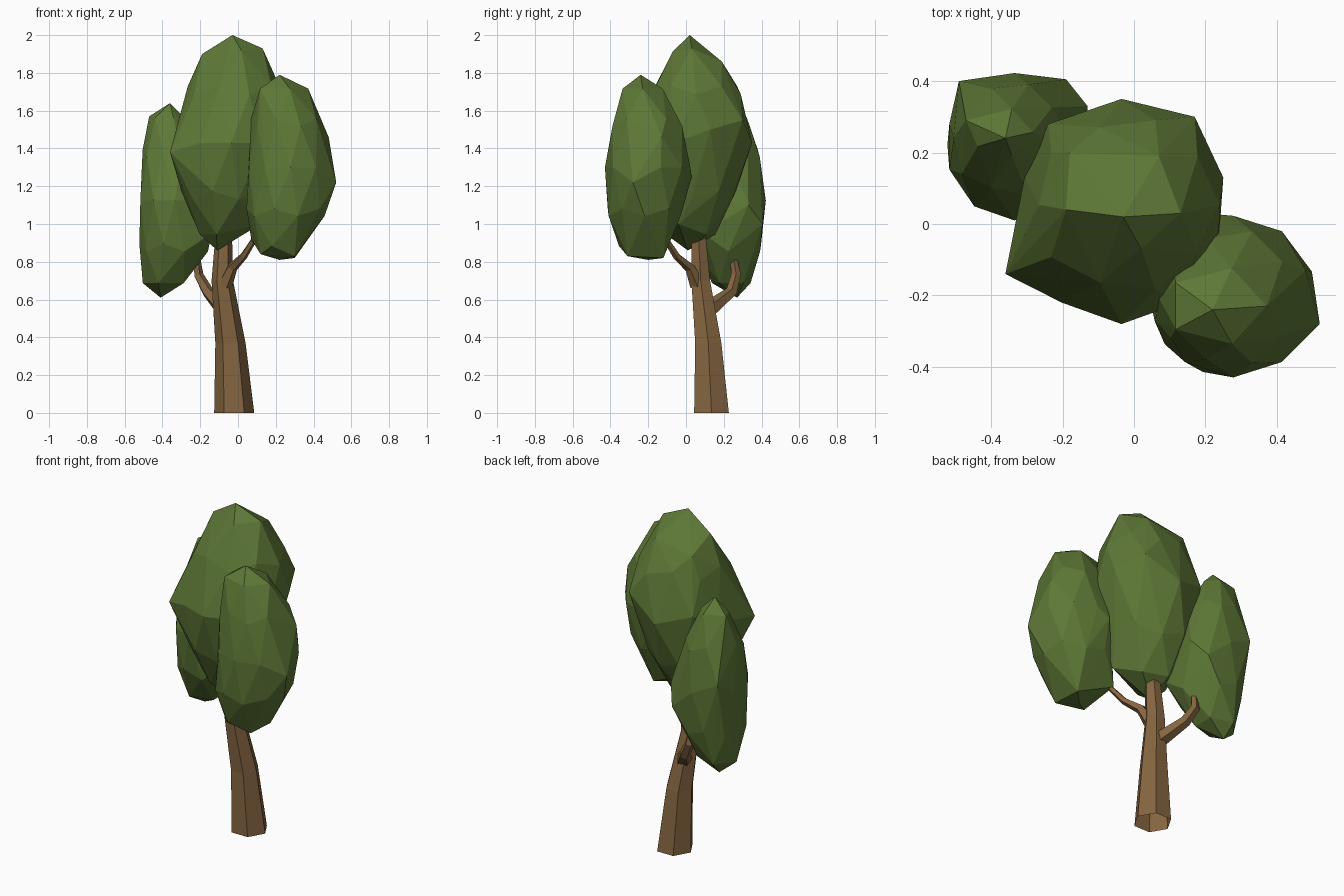
import bpy, bmesh, math
from mathutils import Vector

if "Cube" in bpy.data.objects:
    bpy.data.objects.remove(bpy.data.objects["Cube"], do_unlink=True)


def material(name, colour):
    mat = bpy.data.materials.new(name)
    mat.use_nodes = True
    mat.diffuse_color = colour
    mat.node_tree.nodes["Principled BSDF"].inputs["Base Color"].default_value = colour
    return mat


leaf_green = material("leaf green", (0.11, 0.185, 0.037, 1))
bark_brown = material("bark brown", (0.235, 0.13, 0.052, 1))


def finish(name, bm, mat):
    bmesh.ops.recalc_face_normals(bm, faces=bm.faces)
    mesh = bpy.data.meshes.new(name)
    bm.to_mesh(mesh)
    bm.free()
    mesh.materials.append(mat)
    obj = bpy.data.objects.new(name, mesh)
    bpy.context.collection.objects.link(obj)
    return obj


def limb(name, path, radii, sides=6, level_rings=False):
    """Tapered tube, open at its base, with one polygon ring at each path point."""
    bm = bmesh.new()
    points = [Vector(p) for p in path]
    rings = []
    for i, (point, radius) in enumerate(zip(points, radii)):
        ahead = points[min(i + 1, len(points) - 1)]
        behind = points[max(i - 1, 0)]
        axis = Vector((0, 0, 1)) if level_rings else (ahead - behind).normalized()
        turn = Vector((0, 0, 1)).rotation_difference(axis)
        ring = []
        for k in range(sides):
            a = math.tau * k / sides
            offset = Vector((math.cos(a), math.sin(a), 0)) * radius
            ring.append(bm.verts.new(point + turn @ offset))
        rings.append(ring)
    for low, high in zip(rings, rings[1:]):
        for k in range(sides):
            n = (k + 1) % sides
            bm.faces.new((low[k], low[n], high[n], high[k]))
    bm.faces.new(rings[-1])
    return finish(name, bm, bark_brown)


def extents_at(rows, z):
    """Interpolate the left, right, front and back limits at a height."""
    for low, high in zip(rows, rows[1:]):
        if z <= high[0]:
            t = max(0, (z - low[0]) / (high[0] - low[0]))
            return [a + (b - a) * t for a, b in zip(low[1:], high[1:])]
    return rows[-1][1:]


def foliage(name, rows, corners):
    """Faceted convex ball fitted to height rows (z, left, right, front, back)."""
    bm = bmesh.new()
    bmesh.ops.create_icosphere(bm, subdivisions=2, radius=1)
    bottom, top = rows[0][0], rows[-1][0]
    for v in bm.verts:
        z = bottom + (top - bottom) * (v.co.z + 1) / 2
        x0, x1, y0, y1 = extents_at(rows, z)
        flat = Vector((v.co.x, v.co.y))
        if flat.length > 1e-4:
            flat.normalize()
        v.co = ((x0 + x1) / 2 + flat.x * (x1 - x0) / 2,
                (y0 + y1) / 2 + flat.y * (y1 - y0) / 2, z)
    # move the nearest points to the prominent corners, each point once
    free = list(bm.verts)
    for corner in corners:
        target = Vector(corner)
        nearest = min(free, key=lambda v: (v.co - target).length)
        nearest.co = target
        free.remove(nearest)
    # wrap the points in a convex skin
    bmesh.ops.delete(bm, geom=bm.edges[:], context='EDGES_FACES')
    skin = bmesh.ops.convex_hull(bm, input=bm.verts[:])
    inside = [g for g in skin["geom_interior"] if isinstance(g, bmesh.types.BMVert)]
    bmesh.ops.delete(bm, geom=inside, context='VERTS')
    return finish(name, bm, leaf_green)


# trunk and branches
limb("trunk",
     [(-.02, .135, 0), (-.04, .118, .37), (-.083, .078, .7), (-.075, .065, .96)],
     [.106, .08, .057, .043], level_rings=True)
limb("back_branch",
     [(-.05, .09, .52), (-.11, .17, .585), (-.16, .24, .64), (-.21, .265, .73), (-.22, .25, .83)],
     [.05, .04, .032, .027, .018], sides=5)
limb("front_branch",
     [(-.07, .06, .68), (-.03, .02, .77), (.03, -.05, .83), (.08, -.1, .91)],
     [.042, .028, .02, .016], sides=5)

# central crown
foliage("main_foliage", [
    (.86, -.11, -.11, .01, .01),
    (.94, -.2, .05, -.11, .16),
    (1.2, -.31, .19, -.24, .29),
    (1.43, -.32, .25, -.28, .35),
    (1.7, -.28, .24, -.19, .3),
    (1.91, -.18, .13, -.08, .17),
    (2, -.03, -.03, .02, .02),
], [(-.03, .02, 2), (-.36, -.14, 1.38), (-.24, .28, 1.5), (.17, .3, 1.55),
    (.25, .13, 1.5), (.13, .03, 1.93), (-.18, .2, 1.82), (-.19, .04, 1.9),
    (.07, .19, 1.86), (.12, -.04, 1)])

# front left crown
foliage("front_foliage", [
    (.81, .22, .22, -.2, -.2),
    (.88, .08, .37, -.36, -.07),
    (.97, .05, .43, -.41, -.04),
    (1.2, .04, .52, -.44, .03),
    (1.48, .06, .49, -.41, .01),
    (1.72, .09, .37, -.34, -.12),
    (1.79, .22, .22, -.24, -.24),
], [(.52, -.28, 1.22), (.48, -.13, 1.46), (.2, .03, 1.25),
    (.3, -.12, .82), (.3, -.31, .83), (.12, -.28, .84), (.07, -.09, .92)])

# back right crown
foliage("back_foliage", [
    (.61, -.41, -.41, .27, .27),
    (.7, -.52, -.24, .11, .36),
    (.85, -.52, -.16, .05, .4),
    (1.05, -.53, -.13, -.01, .43),
    (1.35, -.515, -.18, .07, .4),
    (1.55, -.47, -.27, .18, .34),
    (1.64, -.36, -.36, .24, .24),
], [(-.49, .4, 1.2), (-.13, .33, 1.1), (-.19, .405, 1), (-.47, .29, 1.57),
    (-.14, .09, .95)])
